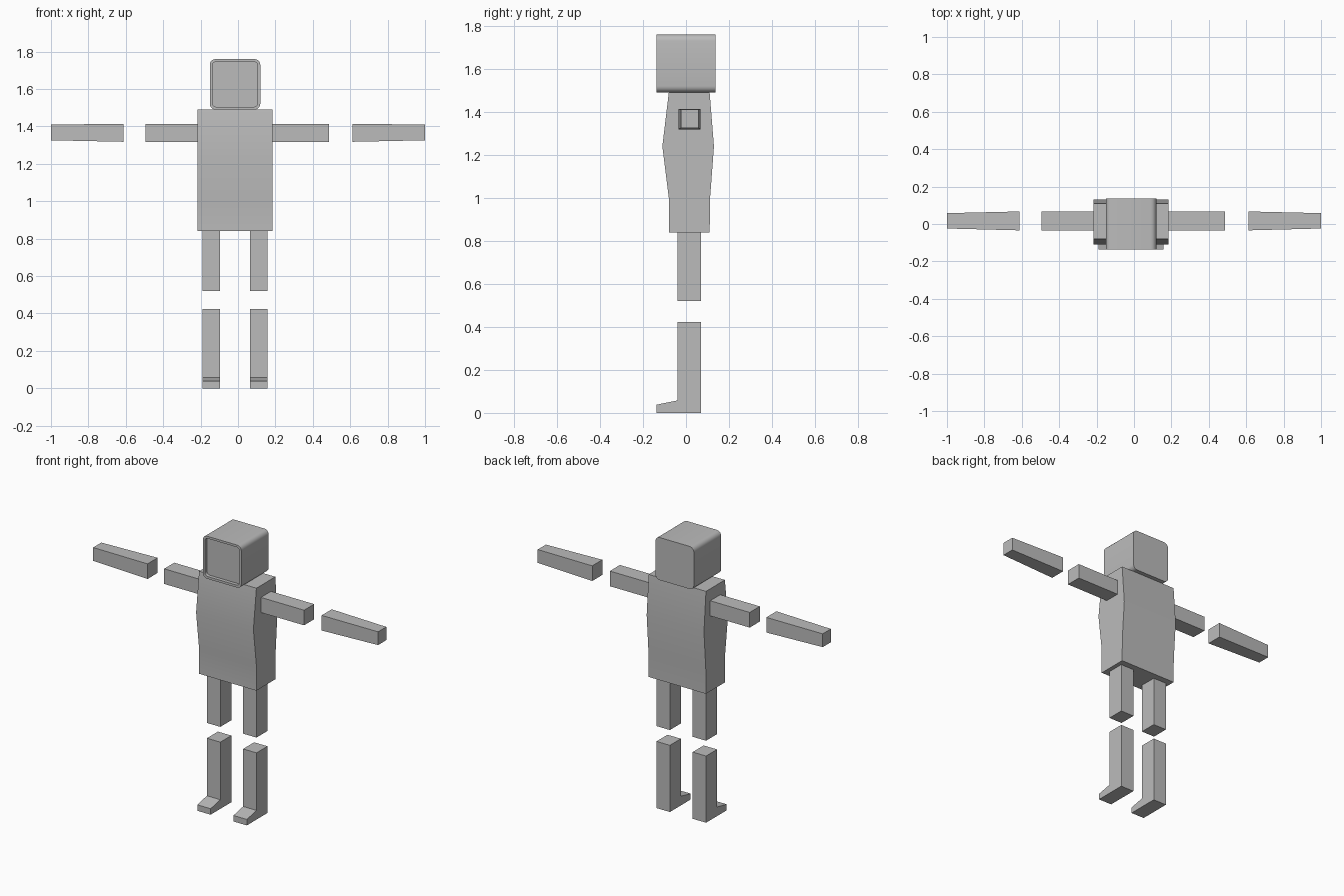
import bpy, bmesh, math

if "Cube" in bpy.data.objects:
    bpy.data.objects.remove(bpy.data.objects["Cube"])

CX = -0.016  # body centre line

mat = bpy.data.materials.new("plain_grey")
mat.diffuse_color = (0.5, 0.5, 0.5, 1)
mat.use_nodes = True
mat.node_tree.nodes["Principled BSDF"].inputs["Base Color"].default_value = mat.diffuse_color


def make(name, bm, smooth=False):
    bmesh.ops.recalc_face_normals(bm, faces=bm.faces)
    me = bpy.data.meshes.new(name)
    bm.to_mesh(me)
    bm.free()
    me.materials.append(mat)
    ob = bpy.data.objects.new(name, me)
    bpy.context.collection.objects.link(ob)
    if smooth:
        bpy.context.view_layer.objects.active = ob
        ob.select_set(True)
        bpy.ops.object.shade_smooth_by_angle(angle=math.radians(30))
        ob.select_set(False)
    return ob


def loft(name, rings, smooth=False):
    """Skin matching point rings and cap both ends."""
    bm = bmesh.new()
    vs = [[bm.verts.new(p) for p in r] for r in rings]
    n = len(vs[0])
    for a, b in zip(vs, vs[1:]):
        for i in range(n):
            j = (i + 1) % n
            bm.faces.new((a[i], a[j], b[j], b[i]))
    bm.faces.new(vs[0][::-1])
    bm.faces.new(vs[-1])
    return make(name, bm, smooth)


def section(x, y0, y1, z0, z1):
    return [(x, y0, z0), (x, y1, z0), (x, y1, z1), (x, y0, z1)]


def extrude_x(name, profile, x0, x1, smooth=False):
    return loft(name, [[(x, y, z) for y, z in profile] for x in (x0, x1)], smooth)


def rounded(y, x0, x1, z0, z1, r, steps=5):
    pts = []
    corners = ((x1 - r, z1 - r), (x0 + r, z1 - r), (x0 + r, z0 + r), (x1 - r, z0 + r))
    for k, (cx, cz) in enumerate(corners):
        for i in range(steps + 1):
            a = math.pi / 2 * (k + i / steps)
            pts.append((cx + r * math.cos(a), y, cz + r * math.sin(a)))
    return pts


# Torso: bulging side profile
extrude_x("torso", [(-0.08, 0.84), (0.11, 0.84), (0.112, 1.0), (0.13, 1.24),
                    (0.11, 1.49), (-0.08, 1.49), (-0.11, 1.24), (-0.08, 1.0)],
          CX - 0.201, CX + 0.201, True)

# Head: rounded block with a recessed face
outer = (CX - 0.135, CX + 0.135, 1.49, 1.76, 0.03)
inner = (CX - 0.121, CX + 0.121, 1.505, 1.746, 0.02)
loft("head", [rounded(0.137, *outer), rounded(-0.137, *outer),
              rounded(-0.137, *inner), rounded(-0.115, *inner)], True)

for side, s in (("left", -1), ("right", 1)):
    # Arms: straight upper part, tapered forearm
    loft(side + "_upper_arm", [section(CX * 0.2 + s * 0.491, -0.034, 0.067, 1.318, 1.414),
                               section(CX + s * 0.2, -0.034, 0.067, 1.318, 1.414)])
    loft(side + "_forearm", [section(s * 0.611, -0.034, 0.067, 1.318, 1.414),
                             section(s * 1.0, -0.024, 0.058, 1.326, 1.410)])
    # Legs: thigh, and shin with foot in one piece
    x0, x1 = CX + s * 0.127 - 0.047, CX + s * 0.127 + 0.047
    extrude_x(side + "_thigh", [(-0.04, 0.52), (0.07, 0.52), (0.07, 0.84), (-0.04, 0.84)], x0, x1)
    extrude_x(side + "_shin_and_foot", [(0.07, 0), (0.07, 0.423), (-0.04, 0.423),
                                        (-0.04, 0.058), (-0.137, 0.038), (-0.137, 0)], x0, x1)
